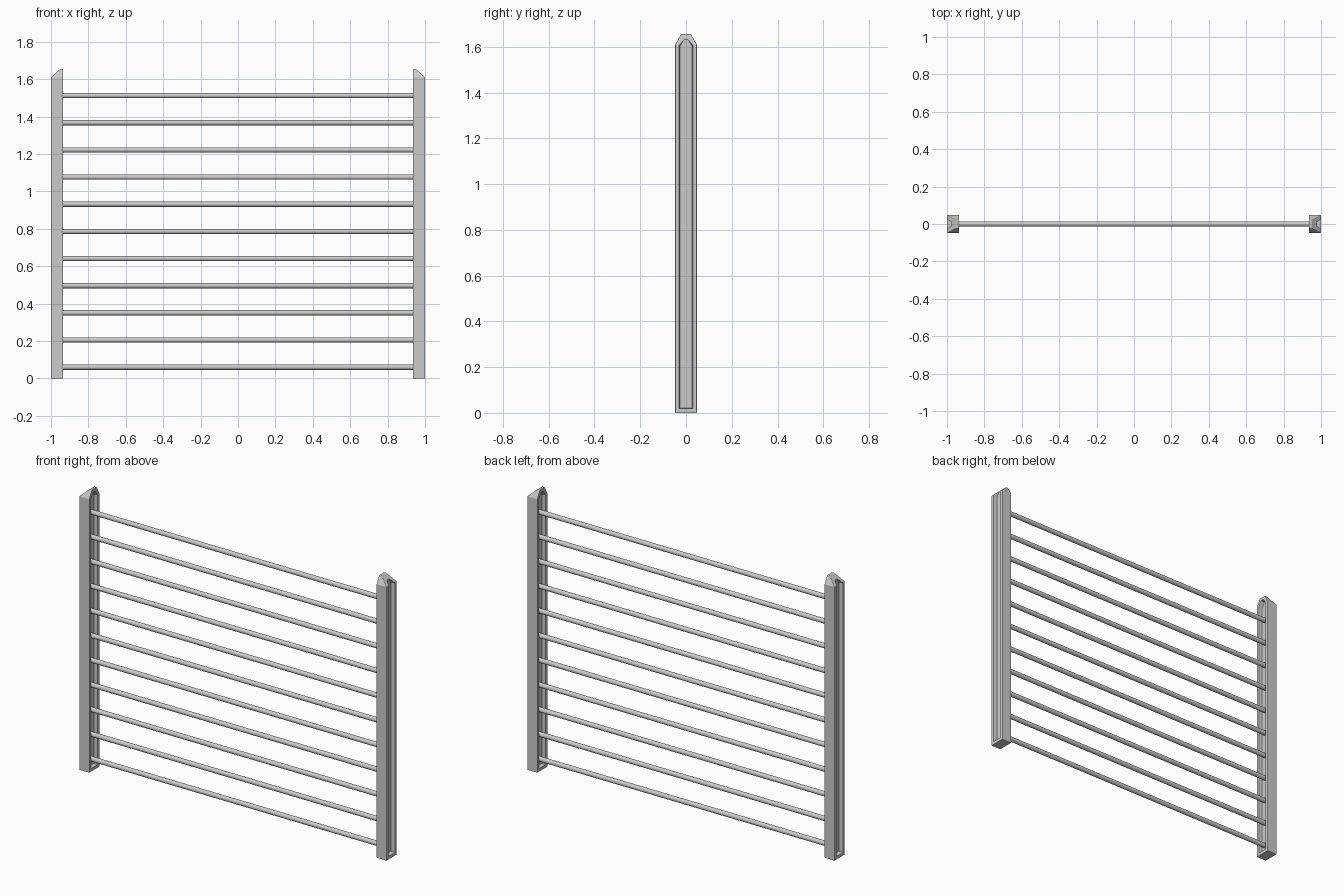
import bpy, bmesh
from mathutils import Vector

if "Cube" in bpy.data.objects:
    bpy.data.objects.remove(bpy.data.objects["Cube"])

TOP, SHOULDER = 1.655, 1.61
INNER, OUTER = 0.935, 1.0


def gable(half, crown, bottom, shoulder, top):
    # upright outline with a clipped point, as (y, z)
    return [(-half, bottom), (half, bottom), (half, shoulder),
            (crown, top), (-crown, top), (-half, shoulder)]


def loft(name, x0, outline0, x1, outline1):
    # solid between two matching outlines at x0 and x1
    bm = bmesh.new()
    a = [bm.verts.new((x0, y, z)) for y, z in outline0]
    b = [bm.verts.new((x1, y, z)) for y, z in outline1]
    bm.faces.new(a)
    bm.faces.new(b)
    n = len(a)
    for i in range(n):
        bm.faces.new((a[i], a[(i + 1) % n], b[(i + 1) % n], b[i]))
    bmesh.ops.recalc_face_normals(bm, faces=bm.faces)
    return finish(name, bm)


def finish(name, bm):
    me = bpy.data.meshes.new(name)
    bm.to_mesh(me)
    bm.free()
    ob = bpy.data.objects.new(name, me)
    bpy.context.collection.objects.link(ob)
    return ob


# Recess cutters, slightly tapered towards the web of the post
rim = gable(0.031, 0.010, 0.018, 1.605, 1.638)
floor = gable(0.027, 0.008, 0.022, 1.602, 1.633)
outer_cut = loft("outer_recess_cutter", OUTER + 0.005, rim, 0.976, floor)
inner_cut = loft("inner_recess_cutter", INNER - 0.005, rim, 0.957, floor)
for c in (outer_cut, inner_cut):
    c.hide_render = True
    c.hide_set(True)


def make_post(name):
    outline = gable(0.047, 0.022, 0, SHOULDER, TOP)
    post = loft(name, INNER, outline, OUTER, outline)
    bm = bmesh.new()
    bm.from_mesh(post.data)
    # weathered slope falling to the outer side
    cut = bmesh.ops.bisect_plane(
        bm, geom=bm.verts[:] + bm.edges[:] + bm.faces[:],
        plane_co=Vector((OUTER, 0, SHOULDER)), plane_no=Vector((0.9, 0, 1)),
        clear_outer=True)
    edges = [e for e in cut["geom_cut"] if isinstance(e, bmesh.types.BMEdge)]
    bmesh.ops.holes_fill(bm, edges=edges)
    bmesh.ops.remove_doubles(bm, verts=bm.verts, dist=0.0005)
    bmesh.ops.dissolve_degenerate(bm, edges=bm.edges, dist=0.0005)
    bmesh.ops.recalc_face_normals(bm, faces=bm.faces)
    bm.to_mesh(post.data)
    bm.free()
    bev = post.modifiers.new("soft_edges", 'BEVEL')
    bev.width, bev.segments = 0.002, 2
    for c in (outer_cut, inner_cut):
        m = post.modifiers.new("recess", 'BOOLEAN')
        m.operation, m.solver, m.object = 'DIFFERENCE', 'EXACT', c
    return post


# Two posts, the left one turned half a circle
right = make_post("right_post")
bpy.context.view_layer.update()
evaluated = right.evaluated_get(bpy.context.evaluated_depsgraph_get())
mesh = bpy.data.meshes.new_from_object(evaluated)
right.modifiers.clear()
right.data = mesh
left = bpy.data.objects.new("left_post", mesh)
left.rotation_euler.z = 3.14159265
bpy.context.collection.objects.link(left)

# Eleven round rungs let into the post webs
for i in range(11):
    bpy.ops.mesh.primitive_cylinder_add(
        vertices=24, radius=0.014, depth=1.93,
        location=(0, 0, 0.06 + i * 0.1452), rotation=(0, 1.57079633, 0))
    rung = bpy.context.object
    rung.name = f"rung_{i + 1}"
    bpy.ops.object.shade_smooth_by_angle()
